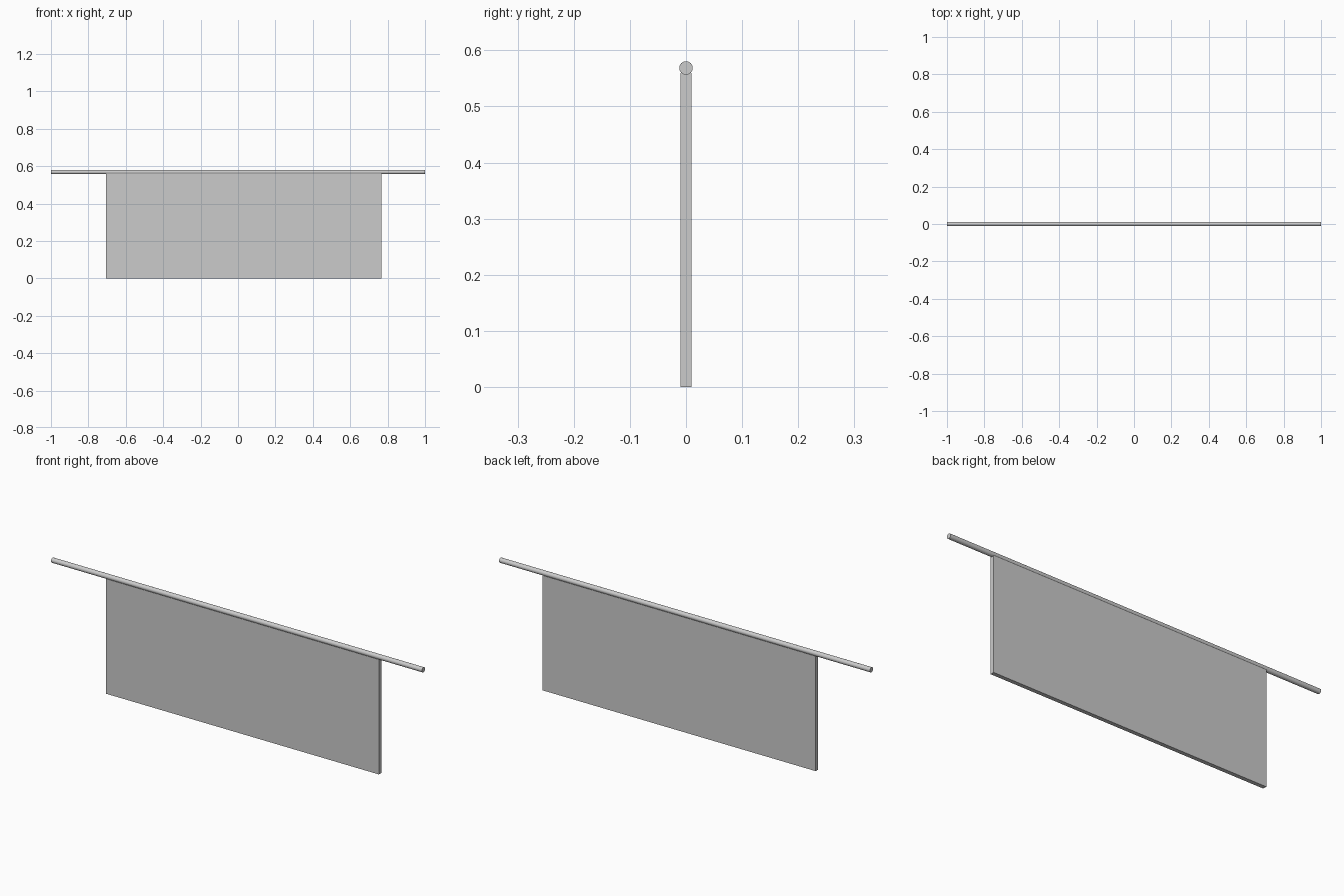
import bpy
from math import pi

if "Cube" in bpy.data.objects:
    bpy.data.objects.remove(bpy.data.objects["Cube"])

# Hanging rod along x
bpy.ops.mesh.primitive_cylinder_add(vertices=32, radius=0.012, depth=2.0,
                                    location=(0, 0, 0.5685), rotation=(0, pi / 2, 0))
rod = bpy.context.object
rod.name = "hanging_rod"
bpy.ops.object.shade_smooth_by_angle()

# Flat panel hanging below the rod, slightly off centre
x0, x1, top, thickness = -0.706, 0.766, 0.56, 0.0196
bpy.ops.mesh.primitive_cube_add(size=1, location=((x0 + x1) / 2, 0, top / 2))
panel = bpy.context.object
panel.name = "hanging_panel"
panel.scale = (x1 - x0, thickness, top)
bpy.ops.object.transform_apply(location=False, rotation=False, scale=True)
